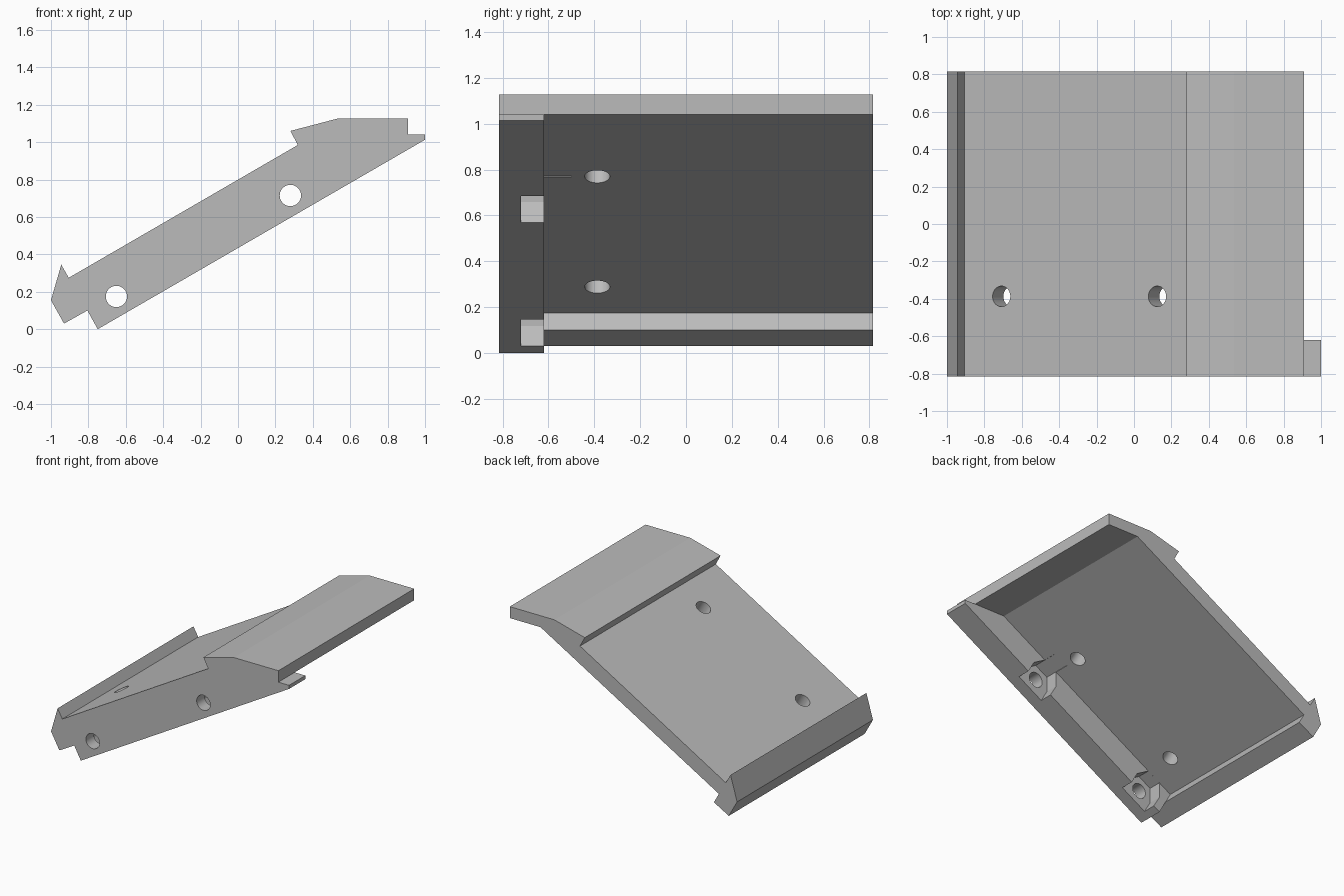
import bpy, bmesh, math
from mathutils import Matrix, Vector

if "Cube" in bpy.data.objects:
    bpy.data.objects.remove(bpy.data.objects["Cube"], do_unlink=True)

SLOPE = math.radians(30)
ALONG = Vector((math.cos(SLOPE), 0, math.sin(SLOPE)))
UP = Vector((-math.sin(SLOPE), 0, math.cos(SLOPE)))
HALF = 0.815          # half depth
WALL_Y = -0.62        # inner face of the side wall

grey = bpy.data.materials.new("plain grey")
grey.use_nodes = True
colour = (0.5, 0.5, 0.5, 1)
grey.diffuse_color = colour
grey.node_tree.nodes["Principled BSDF"].inputs["Base Color"].default_value = colour


def finish(name, bm):
    bmesh.ops.recalc_face_normals(bm, faces=bm.faces)
    mesh = bpy.data.meshes.new(name)
    bm.to_mesh(mesh)
    bm.free()
    mesh.materials.append(grey)
    obj = bpy.data.objects.new(name, mesh)
    bpy.context.collection.objects.link(obj)
    return obj


def extrude_profile(name, points, y0, y1):
    """Prism from an (x, z) outline, running from y0 to y1."""
    bm = bmesh.new()
    face = bm.faces.new([bm.verts.new((x, y0, z)) for x, z in points])
    result = bmesh.ops.extrude_face_region(bm, geom=[face])
    verts = [v for v in result["geom"] if isinstance(v, bmesh.types.BMVert)]
    bmesh.ops.translate(bm, vec=(0, y1 - y0, 0), verts=verts)
    return finish(name, bm)


def cylinder(name, centre, axis, radius, length):
    bm = bmesh.new()
    turn = axis.to_track_quat('Z', 'Y').to_matrix().to_4x4()
    bmesh.ops.create_cone(bm, cap_ends=True, segments=40, radius1=radius,
                          radius2=radius, depth=length,
                          matrix=Matrix.Translation(centre) @ turn)
    return finish(name, bm)


def cut(target, cutter):
    cutter.hide_render = True
    mod = target.modifiers.new("cut", 'BOOLEAN')
    mod.operation = 'DIFFERENCE'
    mod.solver = 'EXACT'
    mod.object = cutter
    bpy.context.view_layer.objects.active = target
    bpy.ops.object.modifier_apply(modifier=mod.name)
    bpy.data.objects.remove(cutter, do_unlink=True)


# Sloped body with hooked lower lip and flat-topped hood
body = extrude_profile("sloped_bracket", [
    (-1, 0.155), (-0.945, 0.345), (-0.905, 0.275), (0.32, 0.985),
    (0.28, 1.06), (0.535, 1.127), (0.91, 1.127), (0.91, 1.04),
    (1, 1.04), (1, 1.013), (-0.75, 0), (-0.805, 0.1), (-0.93, 0.03),
], -HALF, HALF)

# Hollow underside, leaving the plate and one side wall
cut(body, extrude_profile("underside_recess", [
    (-0.805, 0.1), (-0.847, 0.175), (0.652, 1.04), (0.91, 1.04),
    (1.2, 1.1), (1.2, -0.2), (-0.82, -0.2),
], WALL_Y, HALF + 0.1))

# Bolt holes through the wall, each with a nut slot open at the bottom
R = 0.115
nut_outline = [(-R, -0.2), (-R, 0), (-R / 2, 0.098), (R / 2, 0.098), (R, 0), (R, -0.2)]
for x, z in ((-0.65, 0.175), (0.28, 0.715)):
    centre = Vector((x, 0, z))
    slot = [centre + ALONG * s + UP * t for s, t in nut_outline]
    cut(body, extrude_profile("nut_slot", [(p.x, p.z) for p in slot], -0.72, -0.5))
    cut(body, cylinder("wall_hole", Vector((x, -0.75, z)), Vector((0, 1, 0)), 0.057, 0.4))

# Screw holes square to the plate
for x, z in ((-0.68, 0.339), (0.154, 0.82)):
    cut(body, cylinder("plate_hole", Vector((x, -0.387, z)), UP, 0.055, 0.3))

bpy.ops.object.select_all(action='DESELECT')
body.select_set(True)
bpy.context.view_layer.objects.active = body
bpy.ops.object.shade_smooth_by_angle(angle=math.radians(12))
